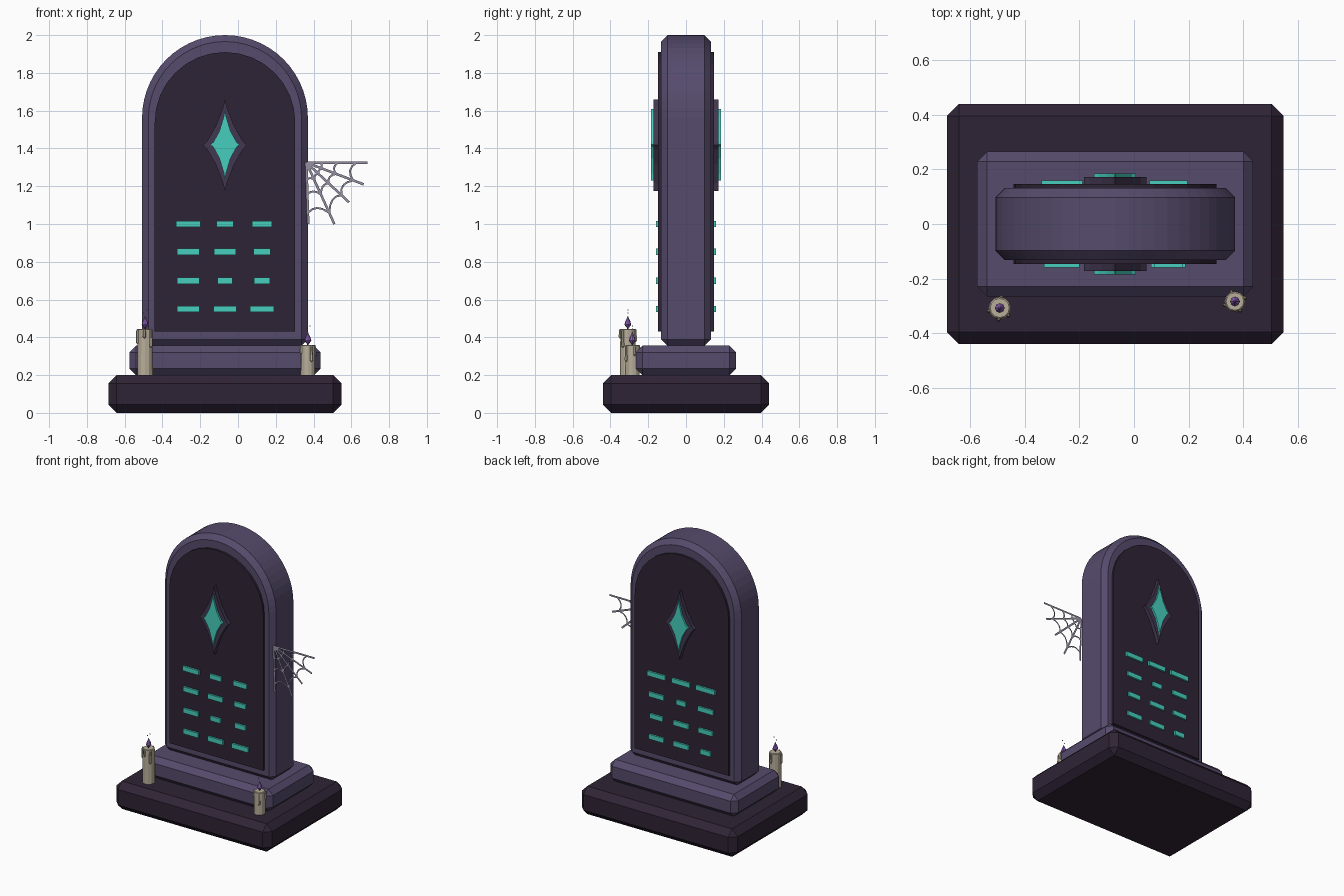
import bpy, bmesh, math
from mathutils import Vector, Matrix

if "Cube" in bpy.data.objects:
    bpy.data.objects.remove(bpy.data.objects["Cube"], do_unlink=True)


def material(name, r, g, b):
    def lin(c):
        c /= 255
        return ((c + 0.055) / 1.055) ** 2.4
    m = bpy.data.materials.new(name)
    m.use_nodes = True
    colour = (lin(r), lin(g), lin(b), 1)
    m.diffuse_color = colour
    m.node_tree.nodes["Principled BSDF"].inputs["Base Color"].default_value = colour
    return m


DARK = material("dark stone", 47, 36, 54)
STONE = material("purple stone", 86, 75, 108)
TRIM = material("trim stone", 66, 55, 81)
GLOW = material("teal glow", 70, 207, 189)
WAX = material("candle wax", 184, 174, 154)
FLAME = material("violet flame", 146, 100, 190)
WICK = material("wick", 42, 32, 44)
SILK = material("web silk", 150, 143, 164)

CX = -0.069  # centre line of the stone


def finish(bm, name, mat):
    bmesh.ops.recalc_face_normals(bm, faces=bm.faces)
    mesh = bpy.data.meshes.new(name)
    bm.to_mesh(mesh)
    bm.free()
    mesh.materials.append(mat)
    ob = bpy.data.objects.new(name, mesh)
    bpy.context.collection.objects.link(ob)
    return ob


def chamfer(ob, width):
    mod = ob.modifiers.new("chamfer", "BEVEL")
    mod.width = width
    mod.segments = 1
    mod.limit_method = 'ANGLE'
    mod.angle_limit = math.radians(35)


def box(name, mat, centre, size, bevel=0):
    bm = bmesh.new()
    bmesh.ops.create_cube(bm, size=1, matrix=Matrix.Translation(centre) @ Matrix.Diagonal((*size, 1)))
    ob = finish(bm, name, mat)
    if bevel:
        chamfer(ob, bevel)
    return ob


def prism(name, mat, outline, y0, y1):
    """Extrude an outline in x and z from y0 to y1."""
    bm = bmesh.new()
    face = bm.faces.new([bm.verts.new((x, y0, z)) for x, z in outline])
    new = bmesh.ops.extrude_face_region(bm, geom=[face])["geom"]
    verts = [v for v in new if isinstance(v, bmesh.types.BMVert)]
    bmesh.ops.translate(bm, verts=verts, vec=(0, y1 - y0, 0))
    return finish(bm, name, mat)


def arch(half, bottom, top, segments):
    spring = top - half
    pts = [(CX - half, bottom), (CX + half, bottom)]
    for i in range(segments + 1):
        a = math.pi * i / segments
        pts.append((CX + half * math.cos(a), spring + half * math.sin(a)))
    return pts


def star(a, b, power, z, n=16):
    """Four-pointed diamond with hollowed sides."""
    pts = []
    for i in range(n):
        t = math.tau * i / n
        c, s = math.cos(t), math.sin(t)
        pts.append((CX + a * math.copysign(abs(c) ** power, c),
                    z + b * math.copysign(abs(s) ** power, s)))
    return pts


# Stepped base and headstone
box("base_slab", DARK, (CX, 0, 0.1), (1.234, 0.88, 0.2), 0.044)
box("plinth", STONE, (CX, 0, 0.277), (1.012, 0.53, 0.157), 0.036)
chamfer(prism("headstone", STONE, arch(0.439, 0.355, 2.0, 28), -0.132, 0.132), 0.034)

# Panels, emblem and glowing inscription on both faces
WIDTHS = {
    "front": [(.13, .09, .106), (.12, .118, .09), (.12, .08, .085), (.12, .12, .127)],
    "back": [(.15, .14, .14), (.12, .075, .12), (.11, .12, .10), (.08, .12, .12)],
}
for side, sign in (("front", -1), ("back", 1)):
    prism(side + "_panel", DARK, arch(0.372, 0.43, 1.91, 16), sign * 0.12, sign * 0.147)
    prism(side + "_emblem_frame", TRIM, star(0.115, 0.243, 2.5, 1.417), sign * 0.14, sign * 0.173)
    prism(side + "_emblem_gem", GLOW, star(0.077, 0.19, 2.8, 1.42), sign * 0.14, sign * 0.186)
    for row, (z, widths) in enumerate(zip((1.0, 0.853, 0.7, 0.55), WIDTHS[side])):
        for col, w in enumerate(widths):
            box(f"{side}_inscription_{row}_{col}", GLOW,
                (CX + (col - 1) * 0.195, sign * 0.15, z), (w, 0.02, 0.034))


def lathe(name, mat, profile, x, y, segments):
    """Turn a radius and height profile round a vertical axis."""
    bm = bmesh.new()
    rings = []
    for r, z in profile:
        rings.append([bm.verts.new((x + r * math.cos(math.tau * i / segments),
                                    y + r * math.sin(math.tau * i / segments), z))
                      for i in range(segments)])
    for low, high in zip(rings, rings[1:]):
        for i in range(segments):
            j = (i + 1) % segments
            bm.faces.new((low[i], low[j], high[j], high[i]))
    bm.faces.new(rings[0])
    bm.faces.new(rings[-1])
    return finish(bm, name, mat)


# Candles with drips, wick, flame and sparks
def candle(side, x, y, top, radius, drips):
    lathe(side + "_candle", WAX, [(radius, 0.195), (radius * 0.97, top - 0.004),
                                  (radius * 0.85, top)], x, y, 12)
    for i, (angle, length) in enumerate(drips):
        a = math.radians(angle)
        lathe(f"{side}_drip_{i}", WAX,
              [(0.003, top - length), (0.009, top - length + 0.008),
               (0.007, top - 0.01), (0.003, top)],
              x + radius * math.cos(a), y + radius * math.sin(a), 6)
    lathe(side + "_wick", WICK, [(0.004, top - 0.002), (0.004, top + 0.015)], x, y, 6)
    lathe(side + "_flame", FLAME,
          [(0.006, top + 0.006), (0.018, top + 0.022), (0.014, top + 0.038),
           (0.006, top + 0.054), (0.001, top + 0.068)], x, y, 8)
    for i, (dx, dz) in enumerate(((-0.008, 0.085), (0.01, 0.1))):
        box(f"{side}_spark_{i}", FLAME, (x + dx, y, top + dz), (0.005, 0.005, 0.005))


candle("right", -0.492, -0.308, 0.445, 0.041, [(195, 0.08), (265, 0.05), (320, 0.1), (80, 0.07)])
candle("left", 0.37, -0.284, 0.36, 0.038, [(300, 0.09), (200, 0.05), (20, 0.06), (110, 0.07)])


# Cobweb: flat strands fanned from the edge of the headstone
def strand(bm, a, b, width):
    side = (b - a).cross(Vector((0, 1, 0))).normalized() * width / 2
    bm.faces.new([bm.verts.new(p) for p in (a + side, b + side, b - side, a - side)])


bm = bmesh.new()
anchor = Vector((0.362, -0.113, 1.325))
tips = [Vector((x, -0.113, z)) for x, z in
        ((0.685, 1.325), (0.665, 1.21), (0.588, 1.115), (0.51, 1.0), (0.372, 1.0))]
for tip in tips:
    strand(bm, anchor, tip, 0.013)
for share in (0.28, 0.52, 0.82):
    for a, b in zip(tips, tips[1:]):
        p, q = anchor.lerp(a, share), anchor.lerp(b, share)
        sag = anchor.lerp((p + q) / 2, 0.8)
        curve = [p * (1 - t) ** 2 + sag * 2 * t * (1 - t) + q * t * t
                 for t in (0, 0.25, 0.5, 0.75, 1)]
        for c, d in zip(curve, curve[1:]):
            strand(bm, c, d, 0.01)
finish(bm, "cobweb", SILK)
